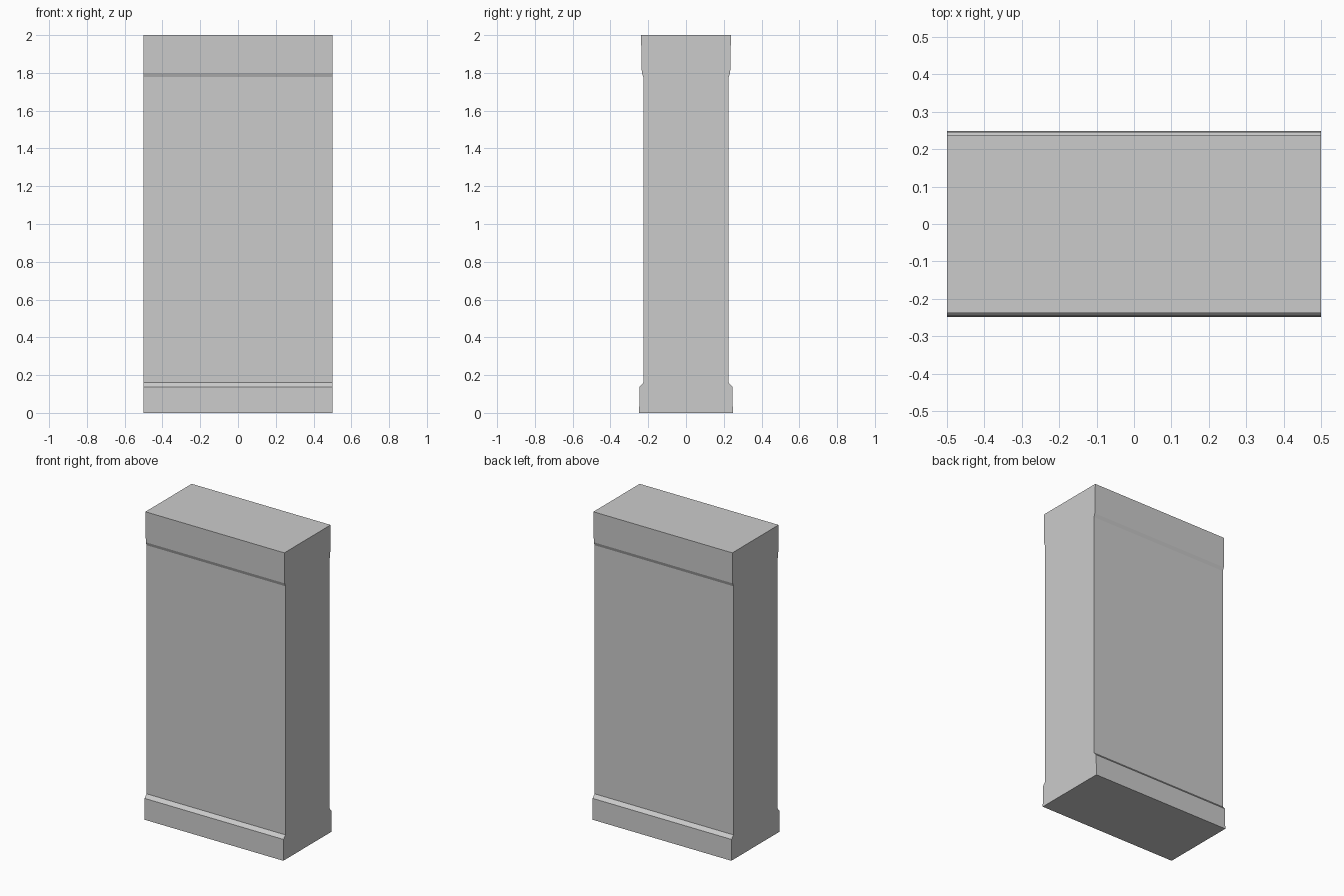
import bpy, bmesh

if "Cube" in bpy.data.objects:
    bpy.data.objects.remove(bpy.data.objects["Cube"])

# Half profile (y, z) of the wall: plinth, shaft, flared cap
half = [(0.248, 0.0), (0.246, 0.138), (0.226, 0.16),
        (0.226, 1.778), (0.234, 1.80), (0.238, 2.0)]
profile = half + [(-y, z) for y, z in reversed(half)]

# Sweep the mirrored profile along x
bm = bmesh.new()
face = bm.faces.new([bm.verts.new((-0.5, y, z)) for y, z in profile])
ext = bmesh.ops.extrude_face_region(bm, geom=[face], use_keep_orig=True)
bmesh.ops.translate(bm, vec=(1, 0, 0),
                    verts=[g for g in ext["geom"] if isinstance(g, bmesh.types.BMVert)])
bmesh.ops.recalc_face_normals(bm, faces=bm.faces)

mesh = bpy.data.meshes.new("wall_segment")
bm.to_mesh(mesh)
bm.free()
wall = bpy.data.objects.new("wall_segment", mesh)
bpy.context.collection.objects.link(wall)
